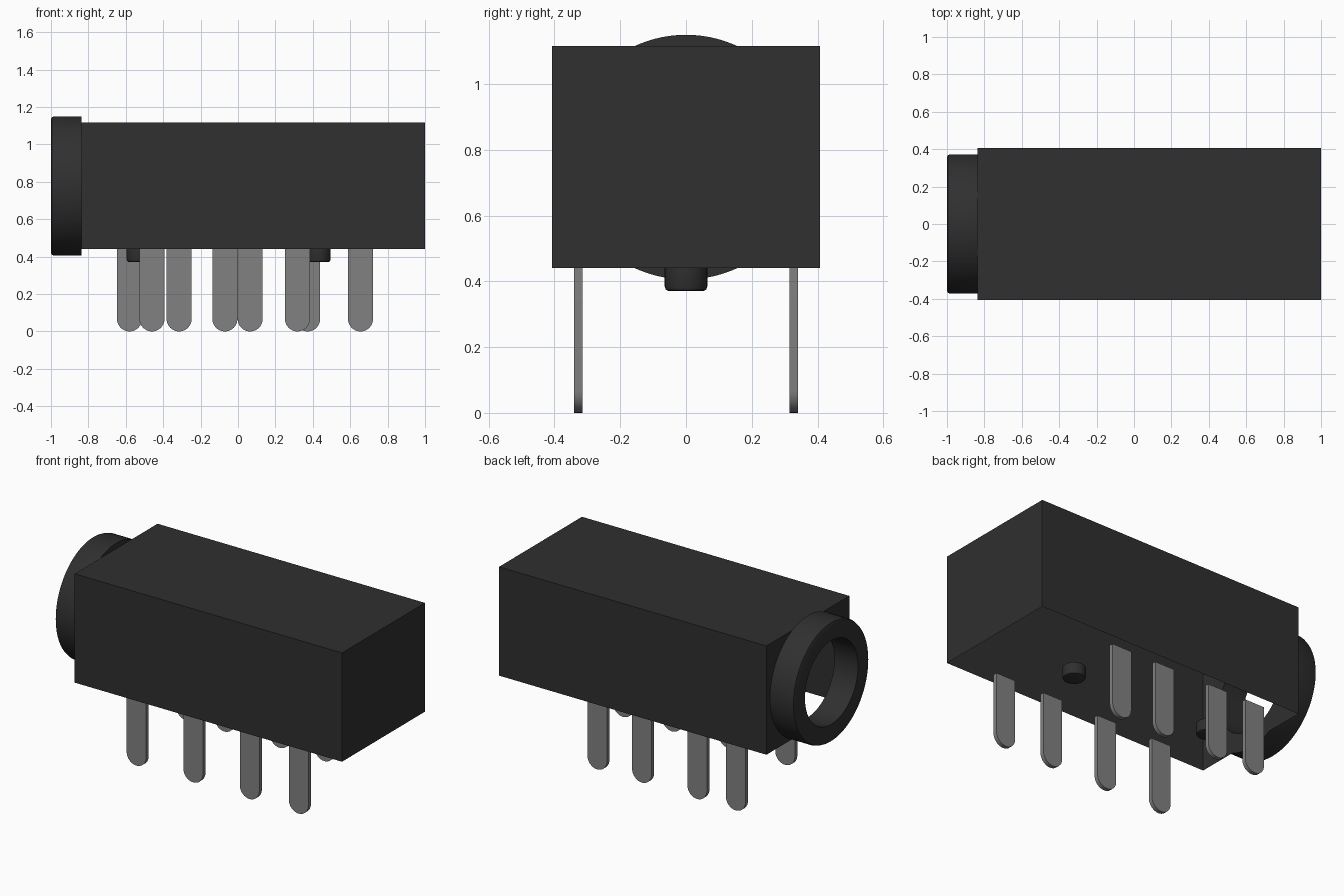
import bpy, bmesh, math
from mathutils import Vector, Matrix

if "Cube" in bpy.data.objects:
    bpy.data.objects.remove(bpy.data.objects["Cube"], do_unlink=True)


def material(name, v):
    m = bpy.data.materials.new(name)
    m.use_nodes = True
    m.diffuse_color = (v, v, v, 1)
    b = next(n for n in m.node_tree.nodes if n.type == 'BSDF_PRINCIPLED')
    b.inputs["Base Color"].default_value = (v, v, v, 1)
    b.inputs["Roughness"].default_value = 0.6
    return m


BLACK = material("black plastic", 0.029)
GREY = material("grey metal", 0.22)


def finish(name, bm, mat, smooth=False):
    me = bpy.data.meshes.new(name)
    bm.to_mesh(me)
    bm.free()
    ob = bpy.data.objects.new(name, me)
    bpy.context.collection.objects.link(ob)
    me.materials.append(mat)
    if smooth:
        bpy.ops.object.select_all(action='DESELECT')
        ob.select_set(True)
        bpy.context.view_layer.objects.active = ob
        bpy.ops.object.shade_smooth_by_angle(angle=math.radians(35))
    return ob


def lathe(name, profile, matrix, mat, closed, steps=64):
    """Spin (radius, height) points about z, then place with matrix."""
    bm = bmesh.new()
    rings = [[bm.verts.new((r * math.cos(2 * math.pi * i / steps),
                            r * math.sin(2 * math.pi * i / steps), h))
              for i in range(steps)] for r, h in profile]
    pairs = list(zip(rings, rings[1:]))
    if closed:
        pairs.append((rings[-1], rings[0]))
    for a, b in pairs:
        for i in range(steps):
            j = (i + 1) % steps
            bm.faces.new((a[i], a[j], b[j], b[i]))
    if not closed:
        bm.faces.new(rings[0])
        bm.faces.new(rings[-1])
    bmesh.ops.recalc_face_normals(bm, faces=bm.faces)
    bm.transform(matrix)
    return finish(name, bm, mat, True)


# Housing: thin shell, open underneath, with a round opening in one end
X0, X1, W, Z0, Z1 = -0.838, 1.0, 0.407, 0.44, 1.116
AXIS_Z, BORE, RING = 0.778, 0.26, 0.372
bm = bmesh.new()
near = [bm.verts.new((X0, y, z)) for y, z in ((-W, Z0), (W, Z0), (W, Z1), (-W, Z1))]
far = [bm.verts.new((X1, v.co.y, v.co.z)) for v in near]
for i in (1, 2, 3):
    j = (i + 1) % 4
    bm.faces.new((near[i], far[i], far[j], near[j]))
bm.faces.new(far)
N = 64
hole = [bm.verts.new((X0, BORE * math.cos(2 * math.pi * i / N),
                      AXIS_Z + BORE * math.sin(2 * math.pi * i / N))) for i in range(N)]
edges = [bm.edges.new((hole[i], hole[(i + 1) % N])) for i in range(N)]
for i in range(4):
    a, b = near[i], near[(i + 1) % 4]
    edges.append(bm.edges.get((a, b)) or bm.edges.new((a, b)))
bmesh.ops.triangle_fill(bm, edges=edges, use_beauty=True, normal=Vector((-1, 0, 0)))
# Face every panel away from the middle of the housing
middle = Vector(((X0 + X1) / 2, 0, AXIS_Z))
bm.normal_update()
for f in bm.faces:
    if f.normal.dot(f.calc_center_median() - middle) < 0:
        f.normal_flip()
finish("housing", bm, BLACK)

# Socket collar with softened outer rims
B = 0.015
lathe("socket_collar",
      [(BORE, 0), (RING, 0), (RING, 0.162 - B), (RING - B * 0.3, 0.162 - B * 0.3),
       (RING - B, 0.162), (BORE, 0.162)],
      Matrix.Translation((X0, 0, AXIS_Z)) @ Matrix.Rotation(-math.pi / 2, 4, 'Y'),
      BLACK, True, 96)

# Locating pegs underneath
for name, x in (("rear_peg", 0.43), ("socket_peg", -0.53)):
    lathe(name, [(0.05, 0.37), (0.061, 0.374), (0.065, 0.385), (0.065, Z0)],
          Matrix.Translation((x, 0, 0)), BLACK, False, 32)


# Flat contact pins with rounded tips
def pin(name, x, y, half=0.067, thick=0.025):
    bm = bmesh.new()
    outline = [(-half, Z0)]
    for i in range(17):
        a = math.pi + math.pi * i / 16
        outline.append((half * math.cos(a), half + half * math.sin(a)))
    outline.append((half, Z0))
    face = bm.faces.new([bm.verts.new((x + u, y - thick / 2, z)) for u, z in outline])
    ext = bmesh.ops.extrude_face_region(bm, geom=[face])
    bmesh.ops.translate(bm, vec=(0, thick, 0),
                        verts=[g for g in ext["geom"] if isinstance(g, bmesh.types.BMVert)])
    bmesh.ops.recalc_face_normals(bm, faces=bm.faces)
    finish(name, bm, GREY, True)


ROWS = {"front": (-0.328, (-0.46, -0.07, 0.318, 0.655)),
        "back": (0.328, (-0.58, -0.315, 0.065, 0.372))}
for side, (y, xs) in ROWS.items():
    for k, x in enumerate(xs, 1):
        pin(f"{side}_pin_{k}", x, y)
